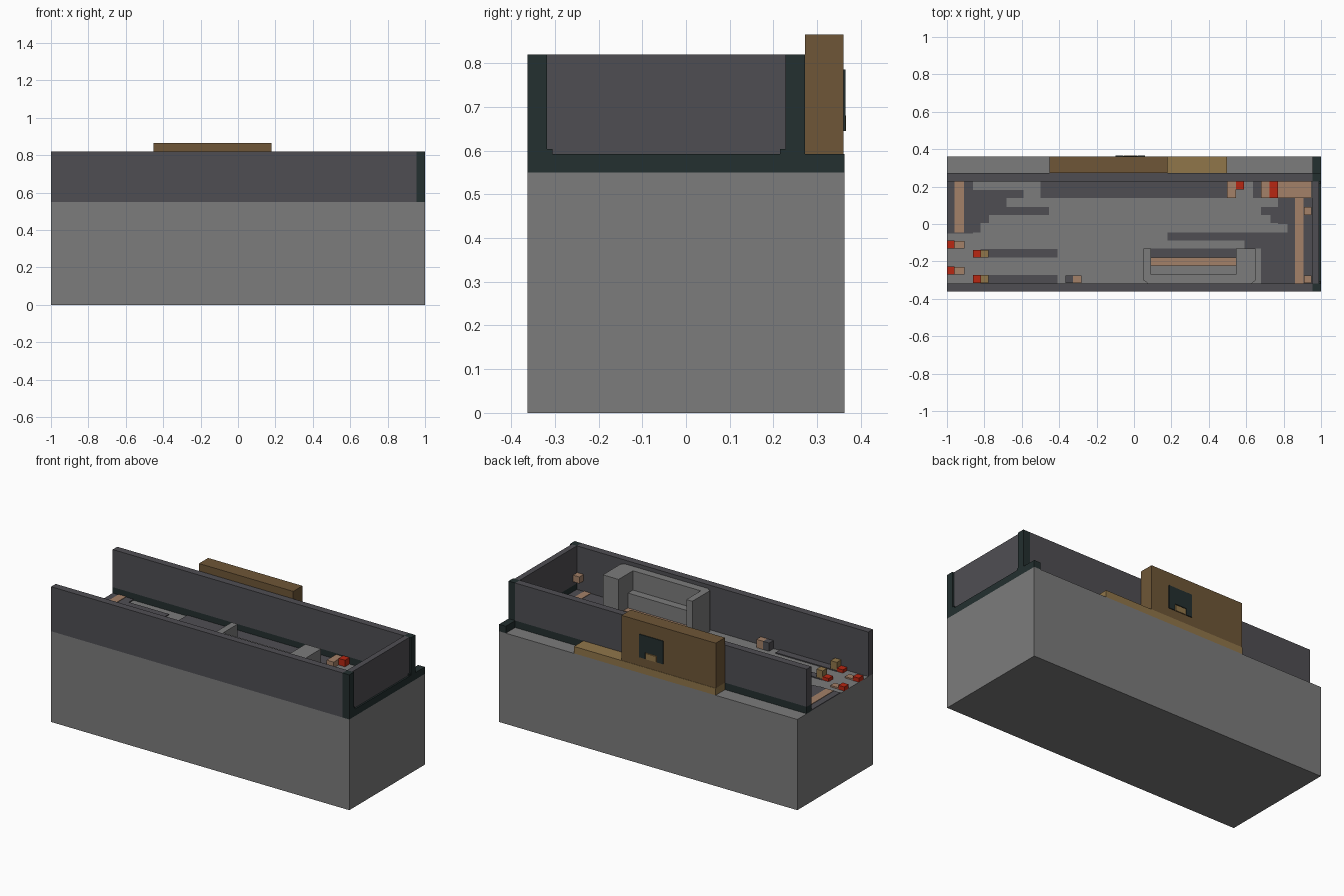
import bpy, bmesh

if "Cube" in bpy.data.objects:
    bpy.data.objects.remove(bpy.data.objects["Cube"])


def mat(name, r, g, b):
    m = bpy.data.materials.new(name)
    m.diffuse_color = (r, g, b, 1)
    m.use_nodes = True
    m.node_tree.nodes["Principled BSDF"].inputs["Base Color"].default_value = m.diffuse_color
    return m


GREY = mat("stone grey", .20, .20, .20)
DARK = mat("dark slate", .078, .076, .086)
GREEN = mat("deep green black", .017, .029, .029)
BROWN = mat("wood brown", .158, .094, .038)
OCHRE = mat("light ochre", .28, .18, .068)
TAN = mat("dusty tan", .37, .22, .14)
RED = mat("signal red", .48, .02, .006)


def boxes(name, material, *spans):
    """One object made of boxes given as x0, x1, y0, y1, z0, z1."""
    bm = bmesh.new()
    for x0, x1, y0, y1, z0, z1 in spans:
        vs = bmesh.ops.create_cube(bm, size=1)["verts"]
        for v in vs:
            v.co = (x1 if v.co.x > 0 else x0,
                    y1 if v.co.y > 0 else y0,
                    z1 if v.co.z > 0 else z0)
    me = bpy.data.meshes.new(name)
    bm.to_mesh(me)
    bm.free()
    me.materials.append(material)
    ob = bpy.data.objects.new(name, me)
    bpy.context.collection.objects.link(ob)
    return ob


def prism(name, material, pts, z0, z1):
    """Outline in x, y raised from z0 to z1."""
    bm = bmesh.new()
    f = bm.faces.new([bm.verts.new((x, y, z0)) for x, y in pts])
    ext = bmesh.ops.extrude_face_region(bm, geom=[f])["geom"]
    bmesh.ops.translate(bm, vec=(0, 0, z1 - z0),
                        verts=[g for g in ext if isinstance(g, bmesh.types.BMVert)])
    bmesh.ops.recalc_face_normals(bm, faces=bm.faces)
    me = bpy.data.meshes.new(name)
    bm.to_mesh(me)
    bm.free()
    me.materials.append(material)
    ob = bpy.data.objects.new(name, me)
    bpy.context.collection.objects.link(ob)
    return ob


W = .362      # half depth
F = .55       # floor height
S = .592      # sill height
T = .82       # wall top

# Solid base block
boxes("base_block", GREY, (-1, 1, -W, W, 0, F))

# Long walls, with a dark sill under the back one
boxes("front_wall", DARK, (-1, .955, -W, -.318, F, T))
boxes("back_wall", DARK, (-1, .955, .228, .272, S, T))
boxes("back_sill", GREEN, (-1, .955, .228, .272, F, S))

# End frame with an inset panel
boxes("end_frame", GREEN,
      (.955, 1, -W, W, F, S),
      (.955, 1, -W, -.318, S, T),
      (.955, 1, .228, .272, S, T),
      (.955, .998, -.318, -.305, S, S + .012),
      (.955, .998, .215, .228, S, S + .012))
boxes("end_panel", DARK, (.955, .99, -.318, .228, S, T))

# Back board on its sill, with the latch
boxes("board_sill", OCHRE, (-.452, .498, .272, W, F, S))
boxes("back_board", BROWN, (-.452, .18, .272, .36, S, .865))
boxes("latch_frame", GREEN,
      (.02, .06, .36, .365, .645, .785),
      (-.10, -.06, .36, .365, .645, .785),
      (-.06, .02, .36, .364, .685, .785))
boxes("latch_tongue", OCHRE, (-.055, .015, .358, .366, .645, .68))

# Tall alcove open to the back, with a ledge and tan step
prism("alcove", GREY, [(.05, -.132), (.05, -.30), (.075, -.318), (.63, -.318),
                       (.65, -.30), (.65, -.132), (.545, -.132), (.545, -.27),
                       (.09, -.27), (.09, -.132)], F, .797)
boxes("alcove_ledge", GREY, (.09, .545, -.27, -.222, F, .68))
boxes("alcove_step", TAN, (.09, .545, -.222, -.18, F, .59))

# Dark floor inlays
P = F + .006
boxes("floor_inlay_left", DARK,
      (-1, -.86, -.05, .228, F, P),
      (-.86, -.59, .14, .182, F, P),
      (-.86, -.682, .09, .14, F, P),
      (-.86, -.455, .048, .09, F, P),
      (-.86, -.775, .005, .048, F, P),
      (-.86, -.82, -.045, .005, F, P),
      (-.82, -.41, -.18, -.135, F, P),
      (-.82, -.41, -.318, -.272, F, P))
boxes("floor_inlay_right", DARK,
      (-.5, .5, .138, .228, F, P),
      (.09, .545, -.18, -.132, F, P),
      (.18, .82, -.088, -.045, F, P),
      (.59, .82, -.132, -.088, F, P),
      (.68, .955, -.318, -.132, F, P),
      (.82, .955, -.132, .14, F, P),
      (.77, .82, .0, .14, F, P),
      (.68, .77, .048, .09, F, P),
      (.73, .77, .005, .048, F, P),
      (.636, .68, .138, .228, F, P))

# Tan floor strips
Q = F + .009
boxes("tan_strips", TAN,
      (-.96, -.91, -.045, .228, F, Q),
      (.86, .905, -.318, .228, F, Q),
      (-.96, -.905, -.13, -.09, F, Q),
      (-.96, -.905, -.27, -.23, F, Q))

# Small tan blocks
boxes("tan_blocks", TAN,
      (.498, .545, .138, .228, F, .585),
      (.68, .725, .138, .228, F, .585),
      (.77, .95, .138, .228, F, .575),
      (.91, .95, .048, .09, F, .59),
      (.908, .95, -.316, -.275, .62, .66),
      (-.325, -.28, -.316, -.275, F, .60))
boxes("dark_block", DARK, (-.365, -.325, -.316, -.275, F, .60))

# Ochre posts and red tabs
for i, y in enumerate((-.18, -.316)):
    boxes(f"post_{i}", OCHRE, (-.82, -.778, y, y + .042, F, .605))
    boxes(f"post_tab_{i}", RED, (-.86, -.82, y, y + .042, F, .57))
for i, y in enumerate((-.13, -.27)):
    boxes(f"edge_tab_{i}", RED, (-1, -.96, y, y + .042, F, .575))
boxes("corner_tabs", RED,
      (.545, .588, .185, .228, F, .59),
      (.725, .77, .138, .228, F, .59))
